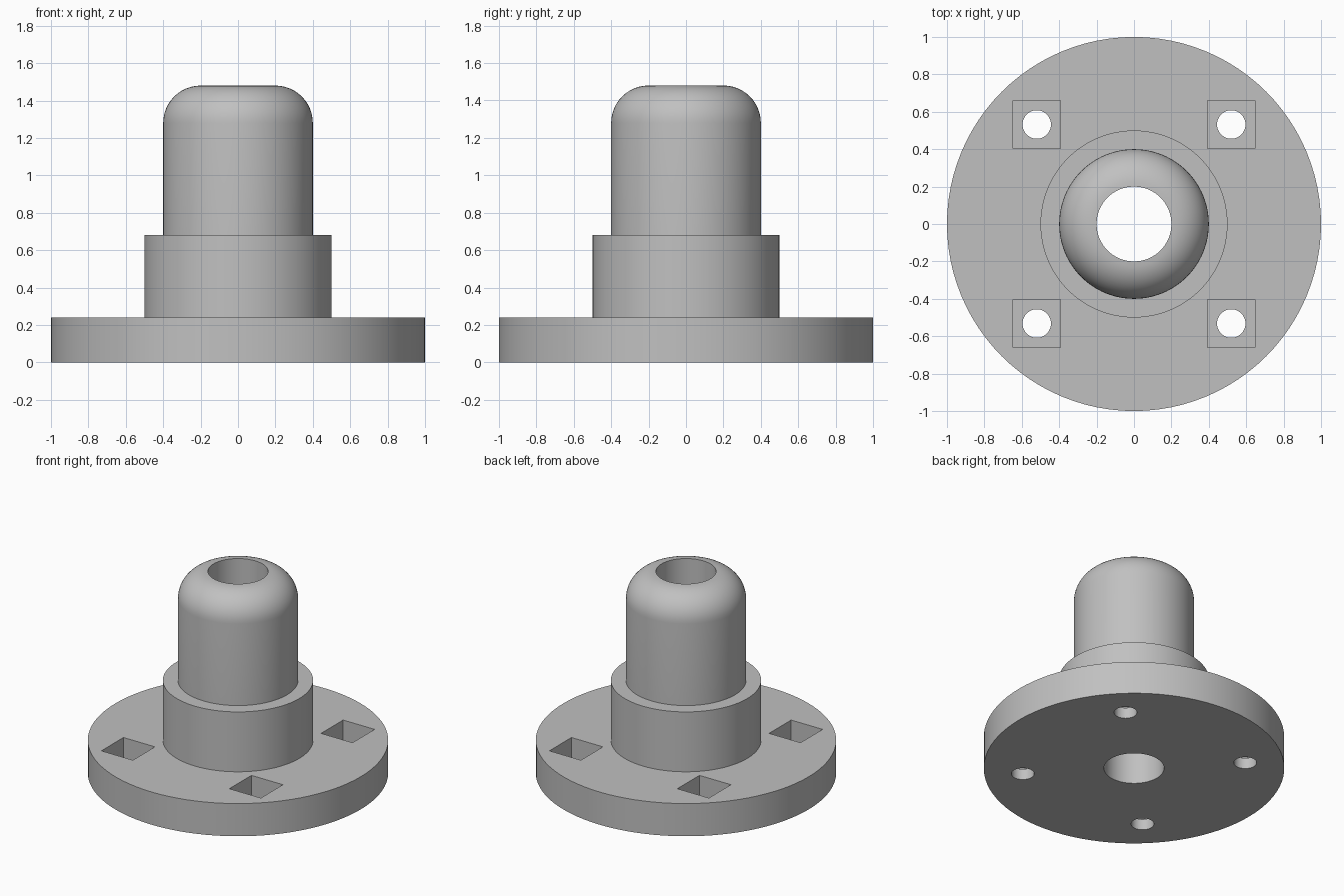
import bpy
import bmesh
import math
from mathutils import Matrix, Vector

SEGMENTS = 96
BORE_R, POST_R, COLLAR_R, FLANGE_R = 0.20, 0.40, 0.50, 1.00
FLANGE_TOP, COLLAR_TOP, POST_TOP = 0.24, 0.68, 1.48
FILLET = 0.20
HOLE_X, HOLE_Y, HOLE_R = 0.52, 0.532, 0.076
POCKET_SIZE, POCKET_FLOOR = 0.256, 0.08

cube = bpy.data.objects.get("Cube")
if cube:
    bpy.data.objects.remove(cube, do_unlink=True)

grey = bpy.data.materials.new("plain_grey")
grey.use_nodes = True
colour = (0.53, 0.53, 0.53, 1)
grey.diffuse_color = colour
grey.node_tree.nodes["Principled BSDF"].inputs["Base Color"].default_value = colour


def add_object(name, bm):
    mesh = bpy.data.meshes.new(name)
    bmesh.ops.recalc_face_normals(bm, faces=bm.faces)
    bm.to_mesh(mesh)
    bm.free()
    mesh.materials.append(grey)
    obj = bpy.data.objects.new(name, mesh)
    bpy.context.collection.objects.link(obj)
    return obj


def lathe(name, profile):
    """Revolve a closed (radius, height) profile around z."""
    bm = bmesh.new()
    verts = [bm.verts.new((r, 0, z)) for r, z in profile]
    edges = [bm.edges.new((v, verts[i - 1])) for i, v in enumerate(verts)]
    bmesh.ops.spin(bm, geom=verts + edges, cent=(0, 0, 0), axis=(0, 0, 1),
                   angle=math.tau, steps=SEGMENTS, use_merge=True)
    bmesh.ops.remove_doubles(bm, verts=bm.verts, dist=1e-4)
    return add_object(name, bm)


def cut(target, cutter):
    """Subtract the cutter from the target, then discard it."""
    cutter.hide_render = True
    mod = target.modifiers.new(cutter.name, 'BOOLEAN')
    mod.operation = 'DIFFERENCE'
    mod.solver = 'EXACT'
    mod.object = cutter
    bpy.context.view_layer.objects.active = target
    bpy.ops.object.modifier_apply(modifier=mod.name)
    bpy.data.objects.remove(cutter, do_unlink=True)


# Stepped body: flange, collar and post with a rounded rim and a through bore
steps = 12
rim = [(POST_R - FILLET + FILLET * math.cos(a), POST_TOP - FILLET + FILLET * math.sin(a))
       for a in (math.pi / 2 * i / steps for i in range(steps + 1))]
body = lathe("flanged_hub", [
    (BORE_R, 0), (FLANGE_R, 0), (FLANGE_R, FLANGE_TOP),
    (COLLAR_R, FLANGE_TOP), (COLLAR_R, COLLAR_TOP), (POST_R, COLLAR_TOP),
] + rim)

# Four bolt holes, each with a square nut pocket above
for sx in (-1, 1):
    for sy in (-1, 1):
        centre = Vector((sx * HOLE_X, sy * HOLE_Y, 0))
        bm = bmesh.new()
        bmesh.ops.create_cone(bm, cap_ends=True, segments=48, radius1=HOLE_R,
                              radius2=HOLE_R, depth=0.4,
                              matrix=Matrix.Translation(centre))
        cut(body, add_object("bolt_hole_cutter", bm))
        bm = bmesh.new()
        height = 0.4
        move = Matrix.Translation(centre + Vector((0, 0, POCKET_FLOOR + height / 2)))
        scale = Matrix.Diagonal((POCKET_SIZE, POCKET_SIZE, height, 1))
        bmesh.ops.create_cube(bm, size=1, matrix=move @ scale)
        cut(body, add_object("nut_pocket_cutter", bm))

# Smooth round walls, crisp edges
bpy.ops.object.select_all(action='DESELECT')
body.select_set(True)
bpy.context.view_layer.objects.active = body
bpy.ops.object.shade_smooth_by_angle(angle=math.radians(30))
